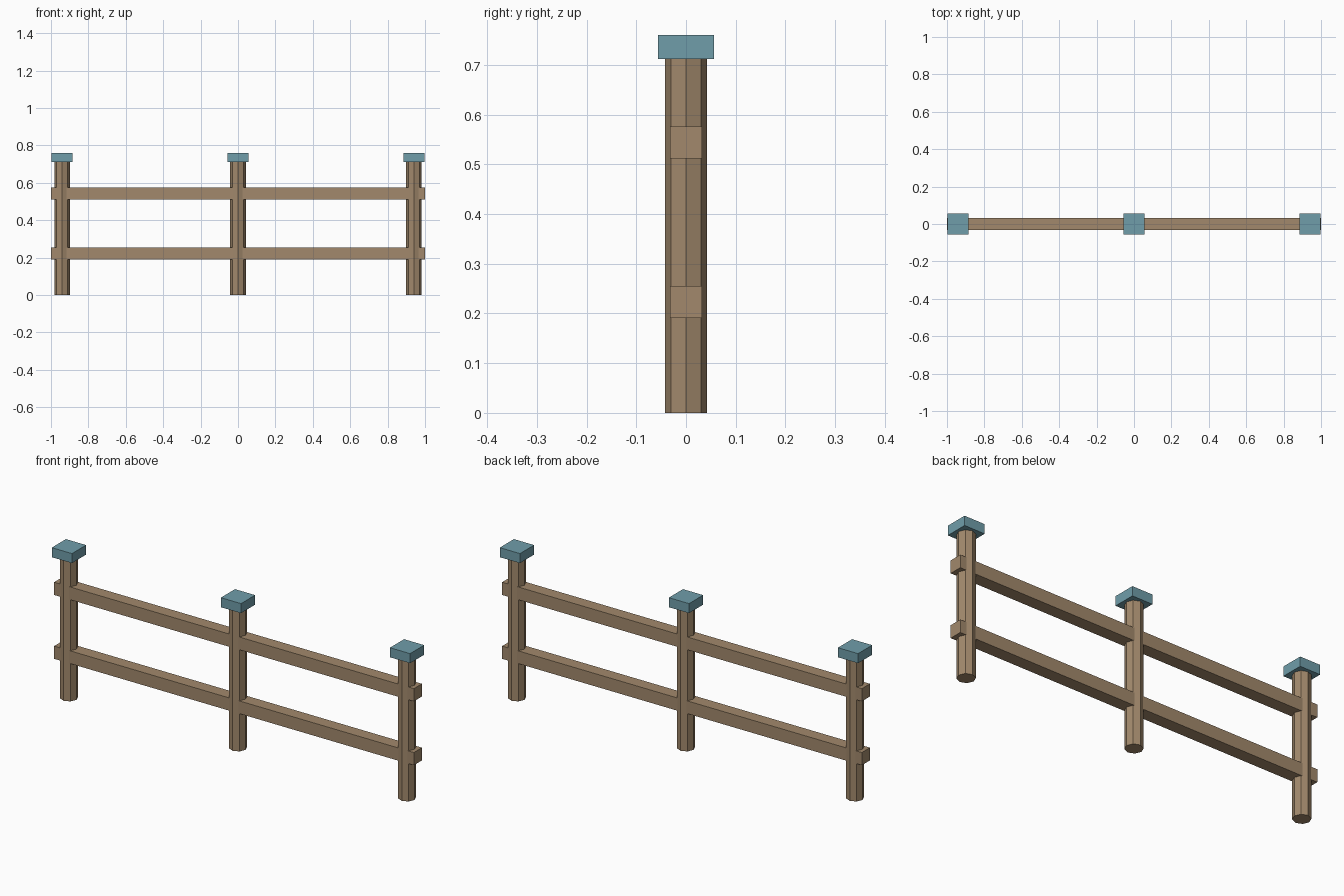
import bpy
import math

cube = bpy.data.objects.get("Cube")
if cube:
    bpy.data.objects.remove(cube, do_unlink=True)


def material(name, colour):
    mat = bpy.data.materials.new(name)
    mat.use_nodes = True
    mat.diffuse_color = (*colour, 1)
    mat.node_tree.nodes["Principled BSDF"].inputs["Base Color"].default_value = (*colour, 1)
    return mat


wood = material("brown_wood", (0.36, 0.25, 0.15))
teal = material("teal_cap", (0.16, 0.34, 0.40))


def finish(name, mat):
    obj = bpy.context.object
    obj.name = name
    obj.data.materials.append(mat)


def box(name, centre, size, mat):
    bpy.ops.mesh.primitive_cube_add(size=1, location=centre)
    bpy.context.object.scale = size
    bpy.ops.object.transform_apply(location=False, rotation=False, scale=True)
    finish(name, mat)


POST_TOP = 0.712
CAP_HEIGHT = 0.048

# Octagonal posts, each with a square cap
for side, x in (("right", -0.94), ("middle", 0), ("left", 0.94)):
    bpy.ops.mesh.primitive_cylinder_add(vertices=8, radius=0.042, depth=POST_TOP,
                                        location=(x, 0, POST_TOP / 2))
    finish(side + "_post", wood)
    box(side + "_post_cap", (x, 0, POST_TOP + CAP_HEIGHT / 2),
        (0.112, 0.112, CAP_HEIGHT), teal)

# Rails running through the posts
for level, z in (("lower", 0.223), ("upper", 0.544)):
    box(level + "_rail", (0, 0, z), (2, 0.064, 0.064), wood)
